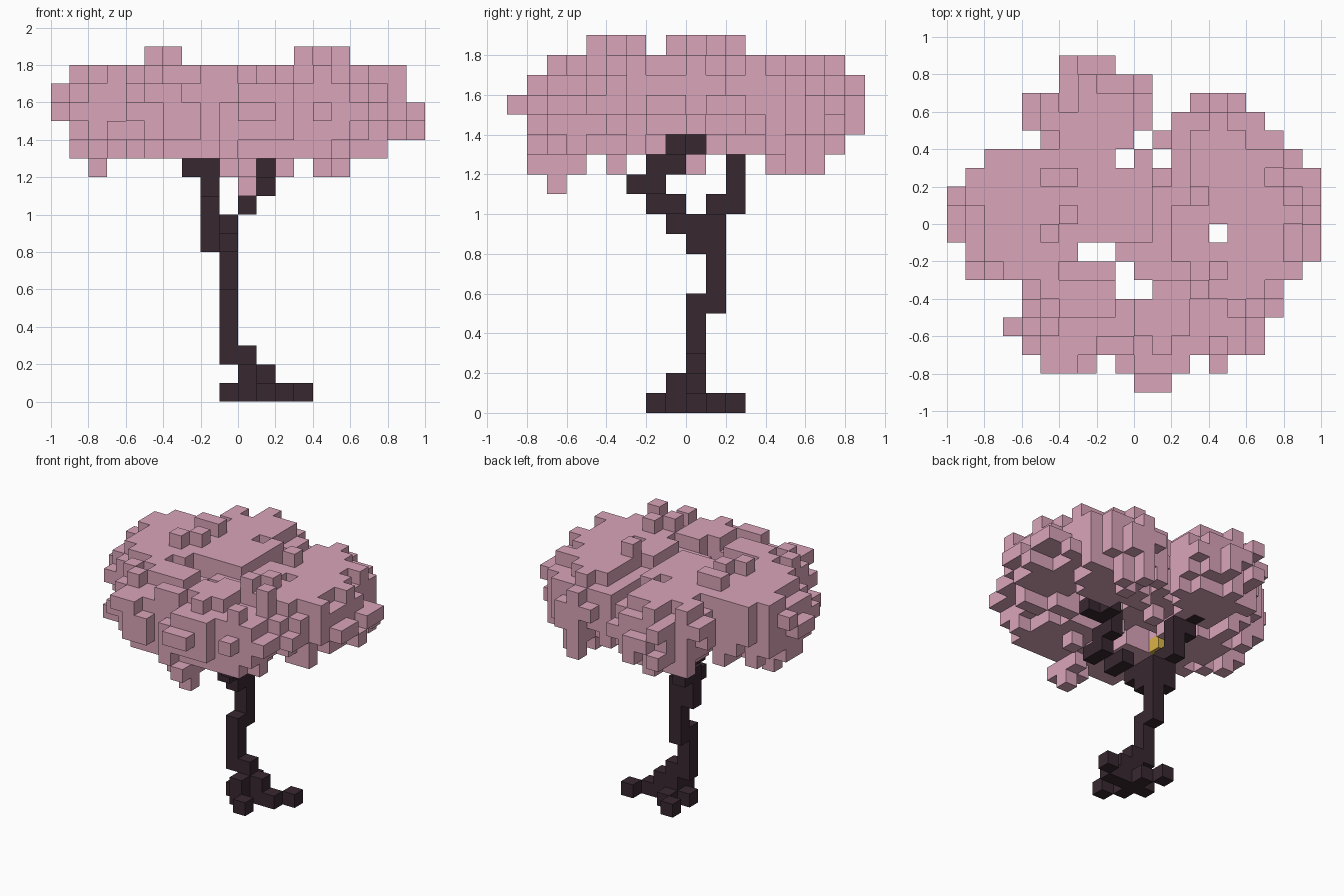
import bpy
import bmesh
import random
from mathutils import Vector

CELL = 0.1
random.seed(5)

if "Cube" in bpy.data.objects:
    bpy.data.objects.remove(bpy.data.objects["Cube"], do_unlink=True)


def material(name, rgb):
    mat = bpy.data.materials.new(name)
    mat.use_nodes = True
    mat.diffuse_color = (*rgb, 1)
    mat.node_tree.nodes["Principled BSDF"].inputs["Base Color"].default_value = (*rgb, 1)
    return mat


AXES = [Vector(a) for a in ((1, 0, 0), (0, 1, 0), (0, 0, 1))]
DIRECTIONS = [a * s for a in AXES for s in (1, -1)]


def neighbours(cell):
    return [tuple(int(c + o) for c, o in zip(cell, d)) for d in DIRECTIONS]


def block_mesh(name, cells, mat):
    """Outer skin of a set of grid cells."""
    bm = bmesh.new()
    for cell in sorted(cells):
        centre = Vector(cell) + Vector((0.5, 0.5, 0.5))
        for d, other in zip(DIRECTIONS, neighbours(cell)):
            if other in cells:
                continue
            u = Vector((d.y, d.z, d.x))
            v = d.cross(u)
            corners = [centre + (d + u * a + v * b) / 2
                       for a, b in ((-1, -1), (1, -1), (1, 1), (-1, 1))]
            bm.faces.new([bm.verts.new(c * CELL) for c in corners])
    bmesh.ops.remove_doubles(bm, verts=bm.verts, dist=CELL / 100)
    mesh = bpy.data.meshes.new(name)
    bm.to_mesh(mesh)
    bm.free()
    mesh.materials.append(mat)
    obj = bpy.data.objects.new(name, mesh)
    bpy.context.collection.objects.link(obj)
    return obj


bark = material("dark bark", (0.039, 0.021, 0.029))
blossom = material("pink blossom", (0.7, 0.375, 0.485))
gold = material("gold", (0.7, 0.45, 0.06))

# Roots spreading over the ground
roots = {(x, y, 0) for x, y in ((0, 0), (1, 0), (2, 0), (3, 1), (0, -1),
                                (1, -2), (0, 1), (-1, 2), (-1, 0))}
roots |= {(0, 0, 1), (1, 0, 1), (0, -1, 1), (0, 0, 2)}
block_mesh("roots", roots, bark)

# Crooked trunk
trunk = {(-1, 0, z) for z in range(2, 6)} | {(-1, 1, z) for z in range(5, 10)}
block_mesh("trunk", trunk, bark)

# One branch climbs to the back right, the other to the front left
back_branch = {(-2, 1, 8), (-2, 1, 9), (-2, 1, 10), (-2, 2, 10), (-2, 2, 11),
               (-2, 2, 12), (-3, 2, 12), (-3, 2, 13), (-3, 3, 13), (-3, 3, 14)}
front_branch = {(-1, 0, 8), (-1, 0, 9), (-1, -1, 9), (0, -1, 10), (0, -2, 10),
                (1, -2, 11), (1, -3, 11), (1, -2, 12), (1, -1, 12),
                (1, -1, 13), (2, -1, 13), (2, 0, 13), (3, -1, 13), (3, 0, 14)}
block_mesh("back_branch", back_branch, bark)
block_mesh("front_branch", front_branch, bark)

# Small gold block tucked under the blossom
gold_block = {(-4, -2, 13)}
block_mesh("gold_block", gold_block, gold)

# Crown outline: start and end of each row, front to back
ROWS = [[(0, 2)], [(-5, -2), (-1, 3), (4, 5)], [(-6, 7)], [(-7, 7)], [(-6, 8)],
        [(-6, -1), (1, 8)], [(-9, -1), (0, 9)], [(-9, -3), (-1, 10)],
        [(-10, 4), (5, 10)], [(-10, 10)], [(-10, 10)], [(-9, 10)],
        [(-8, -1), (0, 1), (2, 9)], [(-5, 0), (1, 8)], [(-6, 1), (2, 7)],
        [(-6, 1), (3, 6)], [(-4, 1)], [(-4, -1)]]
outline = {(x, y) for y, spans in enumerate(ROWS, -9)
           for a, b in spans for x in range(a, b)}

# Rounded lobes: centre and radius in cells
LOBES = [(-2.8, -4, 15.2, 4.2), (1.8, -4.6, 15.2, 4.4), (5.2, -0.6, 15.9, 4.7),
         (4.7, 3.2, 15.4, 4), (-5.4, 0.2, 15.7, 4.7), (-2, 5, 15.4, 4),
         (-1, 1, 16, 3)]


def density(x, y, z):
    return max(1 - ((x + 0.5 - cx) ** 2 + (y + 0.5 - cy) ** 2) / r ** 2
               - ((z + 0.5 - cz) / 2.8) ** 2 for cx, cy, cz, r in LOBES)


# Domed cores, then single cells scattered over their surface
core = {(x, y, z) for x, y in outline for z in range(13, 18)
        if density(x, y, z) > 0.2}
bumps = set()
for cell in sorted({n for c in core for n in neighbours(c)} - core):
    if cell[:2] in outline and 13 <= cell[2] < 18 and random.random() < 0.33:
        bumps.add(cell)
crown = core | bumps
covered = {c[:2] for c in crown}
crown |= {(x, y, max((15, 14, 16), key=lambda z: density(x, y, z)))
          for x, y in outline - covered}

# Hollow beside the front branch
crown -= {(x, y, 13) for x in range(-2, 10) for y in (-1, 0)}
# Raised sprigs on top
for x, y in ((-5, 2), (-4, 0), (-4, 2), (-5, -1),
             (3, -4), (4, -3), (5, -5), (3, 1)):
    crown |= {(x, y, 16), (x, y, 17), (x, y, 18)}
# Tufts hanging below
for x, y in ((-1, -7), (0, -7), (0, -6), (2, -4), (4, 4), (5, 5),
             (4, 6), (-8, 0)):
    crown |= {(x, y, z) for z in (12, 13, 14)}
crown |= {(0, -8, 12), (0, -7, 11)}

# Drop loose cells and those taken by wood
crown -= back_branch | front_branch | gold_block
crown = {c for c in crown if any(n in crown for n in neighbours(c))}
block_mesh("blossom_crown", crown, blossom)
